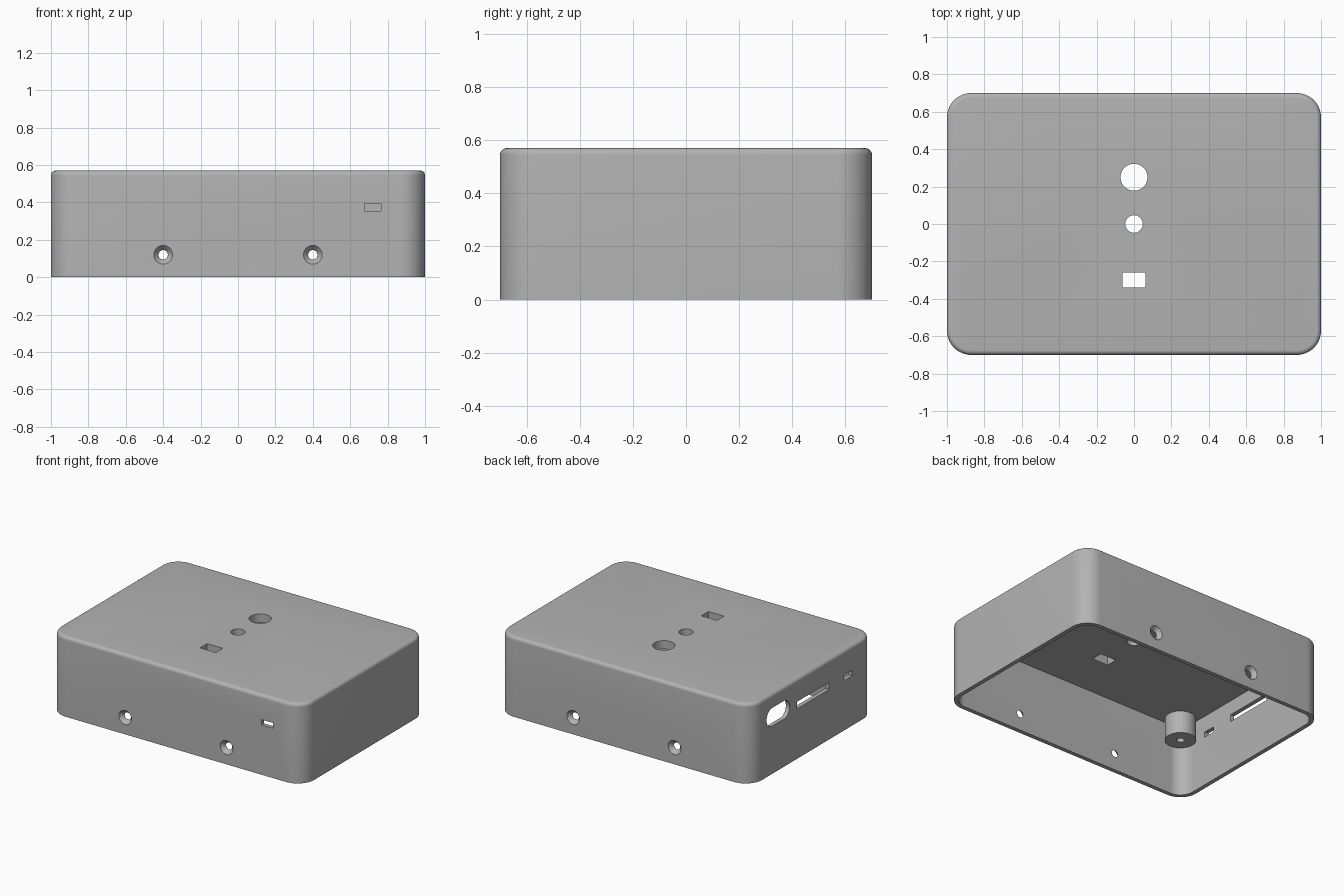
import bpy, bmesh, math
from mathutils import Matrix, Vector

old = bpy.data.objects.get("Cube")
if old:
    bpy.data.objects.remove(old, do_unlink=True)

WIDTH, DEPTH, HEIGHT = 2.0, 1.4, 0.57
WALL, CORNER, CEILING = 0.03, 0.13, 0.51

grey = bpy.data.materials.new("case_grey")
grey.use_nodes = True
colour = (0.45, 0.45, 0.45, 1)
grey.diffuse_color = colour
grey.node_tree.nodes["Principled BSDF"].inputs["Base Color"].default_value = colour


def make_object(name, bm):
    bmesh.ops.recalc_face_normals(bm, faces=bm.faces)
    mesh = bpy.data.meshes.new(name)
    bm.to_mesh(mesh)
    bm.free()
    mesh.materials.append(grey)
    ob = bpy.data.objects.new(name, mesh)
    bpy.context.collection.objects.link(ob)
    return ob


def block(name, lo, hi, radius=0, axis=2, top_fillet=0):
    """Box between two corners, with edges along one axis rounded."""
    lo, hi = Vector(lo), Vector(hi)
    bm = bmesh.new()
    bmesh.ops.create_cube(bm, size=1)
    bmesh.ops.scale(bm, vec=hi - lo, verts=bm.verts)
    bmesh.ops.translate(bm, vec=(lo + hi) / 2, verts=bm.verts)
    if radius:
        edges = [e for e in bm.edges
                 if abs((e.verts[0].co - e.verts[1].co)[axis]) > 0.001]
        bmesh.ops.bevel(bm, geom=edges, offset=radius, segments=12,
                        profile=0.5, affect='EDGES')
    if top_fillet:
        edges = [e for e in bm.edges
                 if all(v.co.z > hi.z - 0.0001 for v in e.verts)]
        bmesh.ops.bevel(bm, geom=edges, offset=top_fillet, segments=6,
                        profile=0.5, affect='EDGES')
    return make_object(name, bm)


def lathe(name, profile, matrix, steps=48):
    """Turn a (radius, height) profile about its own z axis."""
    bm = bmesh.new()
    verts = [bm.verts.new((r, 0, z)) for r, z in profile]
    edges = [bm.edges.new(pair) for pair in zip(verts, verts[1:])]
    bmesh.ops.spin(bm, geom=verts + edges, cent=(0, 0, 0), axis=(0, 0, 1),
                   angle=math.tau, steps=steps, use_merge=True)
    bmesh.ops.remove_doubles(bm, verts=bm.verts, dist=0.0001)
    bmesh.ops.transform(bm, matrix=matrix, verts=bm.verts)
    return make_object(name, bm)


def cut(target, cutter):
    cutter.hide_render = True
    mod = target.modifiers.new(cutter.name, 'BOOLEAN')
    mod.operation = 'DIFFERENCE'
    mod.solver = 'EXACT'
    mod.object = cutter
    bpy.context.view_layer.objects.active = target
    bpy.ops.object.modifier_apply(modifier=mod.name)
    bpy.data.objects.remove(cutter, do_unlink=True)


def smooth(ob):
    bpy.ops.object.select_all(action='DESELECT')
    ob.select_set(True)
    bpy.context.view_layer.objects.active = ob
    bpy.ops.object.shade_smooth_by_angle(angle=math.radians(30))


# Shell: rounded cover, open underneath
hx, hy = WIDTH / 2, DEPTH / 2
case = block("case_shell", (-hx, -hy, 0), (hx, hy, HEIGHT), CORNER, top_fillet=0.025)
cut(case, block("cavity", (-hx + WALL, -hy + WALL, -0.1),
                (hx - WALL, hy - WALL, CEILING), CORNER - WALL))

# Top openings: two round holes and a rectangle
for radius, y in ((0.072, 0.25), (0.047, 0)):
    cut(case, lathe("round_hole", [(0, 0.45), (radius, 0.45), (radius, 0.65), (0, 0.65)],
                    Matrix.Translation((0, y, 0))))
cut(case, block("top_window", (-0.062, -0.34, 0.45), (0.062, -0.26, 0.65)))

# Countersunk screw holes in the front and back walls
sink = [(0, -0.1), (0.025, -0.1), (0.025, -0.028), (0.05, 0), (0.05, 0.05), (0, 0.05)]
for side in (-1, 1):
    turn = Matrix.Rotation(-side * math.pi / 2, 4, 'X')
    for x in (-0.4, 0.4):
        cut(case, lathe("screw_hole", sink, Matrix.Translation((x, side * hy, 0.12)) @ turn))

# Front slot
cut(case, block("front_slot", (0.675, -0.8, 0.355), (0.765, -0.65, 0.393)))

# Side ports: rounded plug opening, long card slot, small slot
for name, y0, y1, z0, z1, radius in (
        ("plug_port", 0.26, 0.52, 0.34, 0.47, 0.0645),
        ("card_slot", -0.185, 0.175, 0.357, 0.407, 0),
        ("small_slot", -0.445, -0.355, 0.355, 0.393, 0)):
    cut(case, block(name, (-1.1, y0, z0), (-0.95, y1, z1), radius, axis=0))
smooth(case)

# Drilled screw posts hanging from the ceiling in the corners
post = [(0, 0.54), (0.101, 0.54), (0.101, 0.35), (0.025, 0.35), (0.025, 0.48), (0, 0.48)]
for side_x, x in (("right", CORNER - hx), ("left", hx - CORNER)):
    for side_y, y in (("front", CORNER - hy), ("back", hy - CORNER)):
        smooth(lathe(f"screw_post_{side_y}_{side_x}", post, Matrix.Translation((x, y, 0))))
